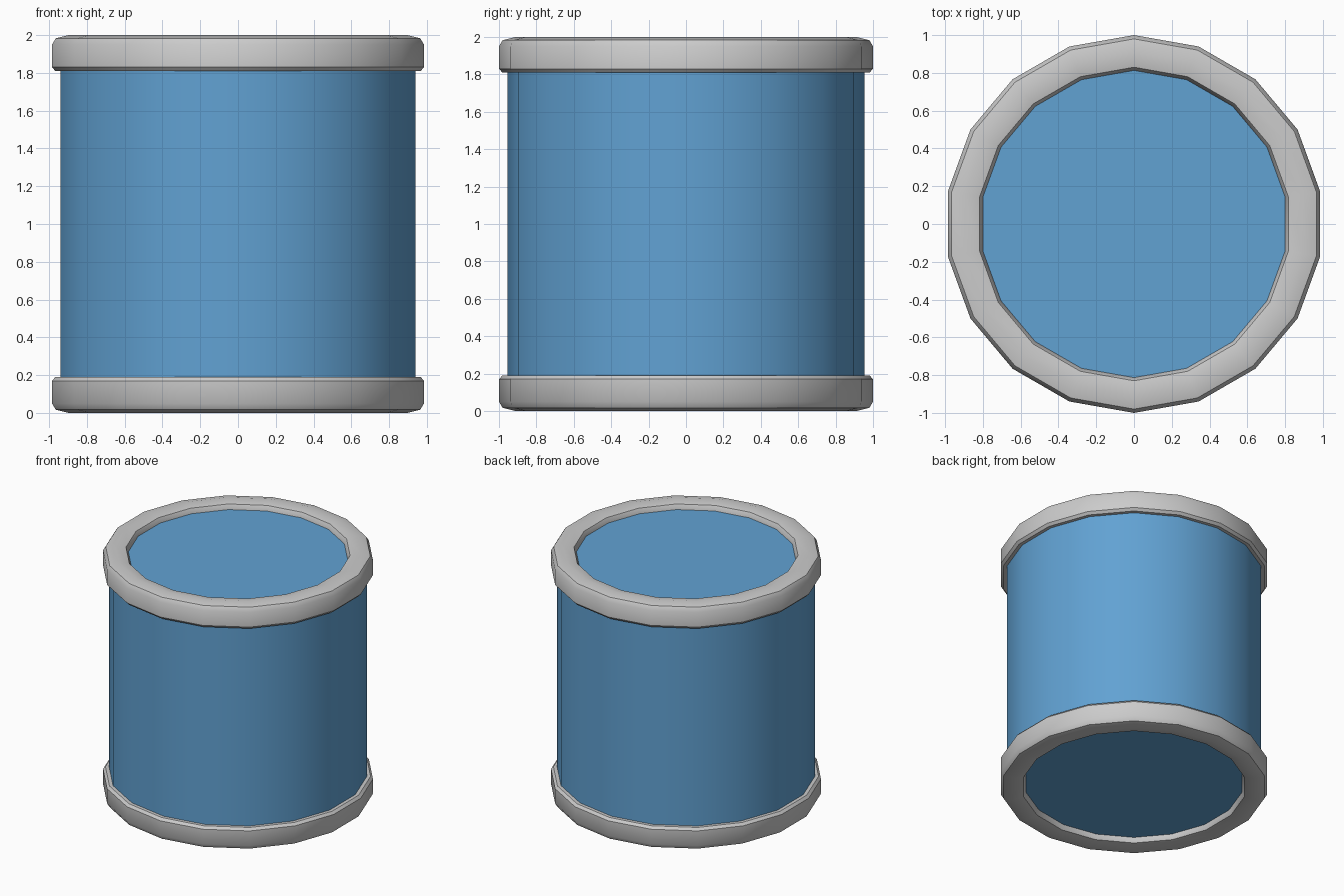
import bpy, bmesh, math

if "Cube" in bpy.data.objects:
    bpy.data.objects.remove(bpy.data.objects["Cube"])

SIDES = 18  # one corner points along +y


def lathe(name, profile, closed, color=None):
    """Revolve (radius, z) points round z; open profiles get end caps."""
    bm = bmesh.new()
    rings = []
    for r, z in profile:
        ring = []
        for i in range(SIDES):
            a = math.pi / 2 + 2 * math.pi * i / SIDES
            ring.append(bm.verts.new((r * math.cos(a), r * math.sin(a), z)))
        rings.append(ring)
    n = len(rings)
    for k in range(n if closed else n - 1):
        lo, hi = rings[k], rings[(k + 1) % n]
        for i in range(SIDES):
            j = (i + 1) % SIDES
            bm.faces.new((lo[i], lo[j], hi[j], hi[i]))
    if not closed:
        bm.faces.new(rings[0])
        bm.faces.new(rings[-1])
    bmesh.ops.recalc_face_normals(bm, faces=bm.faces)
    mesh = bpy.data.meshes.new(name)
    bm.to_mesh(mesh)
    bm.free()
    obj = bpy.data.objects.new(name, mesh)
    bpy.context.collection.objects.link(obj)
    if color:
        mat = bpy.data.materials.new(name + "_paint")
        mat.diffuse_color = color
        mat.use_nodes = True
        mat.node_tree.nodes["Principled BSDF"].inputs["Base Color"].default_value = mat.diffuse_color
        mesh.materials.append(mat)
    bpy.ops.object.select_all(action='DESELECT')
    obj.select_set(True)
    bpy.context.view_layer.objects.active = obj
    bpy.ops.object.shade_smooth_by_angle(angle=math.radians(35))
    return obj


# Blue drum body, with caps sunk slightly inside the rims
lathe("drum_body", [(0.955, 0.055), (0.955, 1.945)], False, (0.12, 0.36, 0.65, 1))

# Rim section: bevelled corners and a slightly domed outer face
rim = [(1.0, 1.83), (1.0, 1.95), (0.98, 1.983), (0.91, 2.0), (0.83, 1.983),
       (0.813, 1.95), (0.813, 1.83), (0.83, 1.81), (0.982, 1.81)]
lathe("top_rim", rim, True)
lathe("bottom_rim", [(r, 2 - z) for r, z in rim], True)
